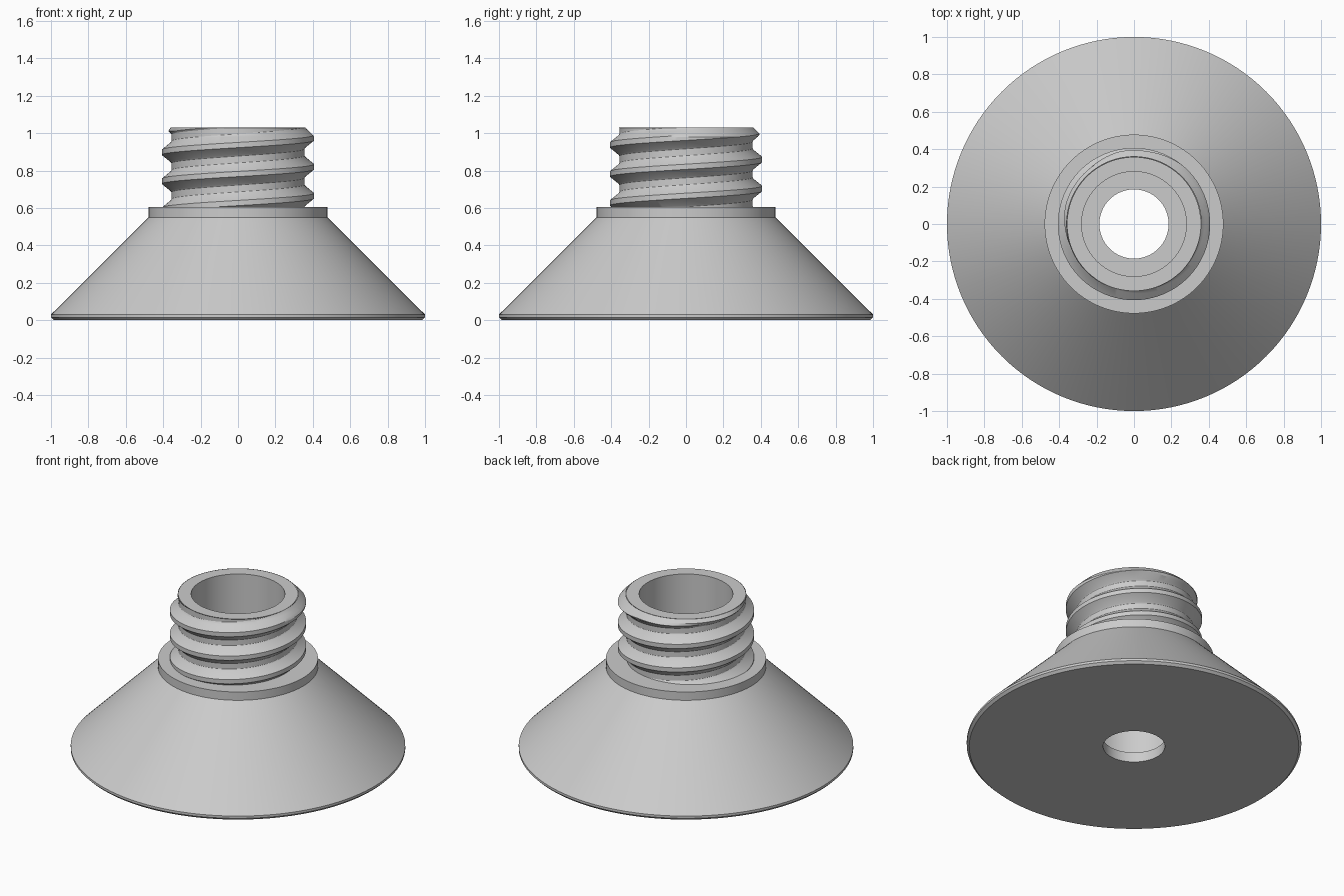
import bpy, bmesh, math

cube = bpy.data.objects.get("Cube")
if cube:
    bpy.data.objects.remove(cube, do_unlink=True)

grey = bpy.data.materials.new("plain grey")
grey.use_nodes = True
colour = (0.6, 0.6, 0.6, 1)
grey.diffuse_color = colour
grey.node_tree.nodes["Principled BSDF"].inputs["Base Color"].default_value = colour

SEGMENTS = 128
COLLAR_TOP, TOP = 0.605, 1.03
BORE = 0.28


def finish(name, bm):
    bmesh.ops.remove_doubles(bm, verts=bm.verts[:], dist=0.0002)
    bmesh.ops.recalc_face_normals(bm, faces=bm.faces[:])
    mesh = bpy.data.meshes.new(name)
    bm.to_mesh(mesh)
    bm.free()
    mesh.materials.append(grey)
    obj = bpy.data.objects.new(name, mesh)
    bpy.context.collection.objects.link(obj)
    bpy.ops.object.select_all(action="DESELECT")
    obj.select_set(True)
    bpy.context.view_layer.objects.active = obj
    bpy.ops.object.shade_smooth_by_angle(angle=math.radians(25))
    return obj


def lathe(name, profile):
    bm = bmesh.new()
    verts = [bm.verts.new((r, 0, z)) for r, z in profile]
    edges = [bm.edges.new((a, b)) for a, b in zip(verts, verts[1:] + verts[:1])]
    bmesh.ops.spin(bm, geom=verts + edges, axis=(0, 0, 1), cent=(0, 0, 0),
                   angle=math.tau, steps=SEGMENTS, use_merge=True)
    return finish(name, bm)


# Conical foot with a collar, a wide bore and a smaller hole through the floor
lathe("conical_base", [
    (0.185, 0), (0.985, 0), (1, 0.015), (1, 0.03), (0.478, 0.55),
    (0.478, COLLAR_TOP), (BORE, COLLAR_TOP), (BORE, 0.065), (0.185, 0.065)])

# Threaded neck: a trapezoid tooth wound up a helix, trimmed flat at both ends
PITCH, ROOT, CREST = 0.155, 0.355, 0.407
tooth = [(CREST, -0.014), (CREST, 0.014), (ROOT + 0.006, 0.051),
         (ROOT, 0.06), (ROOT, 0.095), (ROOT + 0.006, 0.104)]

bm = bmesh.new()
rows = [(r, 0.355 + turn * PITCH + z) for turn in range(6) for r, z in tooth]
grid = []
for i in range(SEGMENTS + 1):
    a = math.tau * i / SEGMENTS
    grid.append([bm.verts.new((r * math.cos(a), r * math.sin(a), z + PITCH * i / SEGMENTS))
                 for r, z in rows])
for left, right in zip(grid, grid[1:]):
    for j in range(len(rows) - 1):
        bm.faces.new((left[j], right[j], right[j + 1], left[j + 1]))
bmesh.ops.remove_doubles(bm, verts=bm.verts[:], dist=0.0002)


def trim(z, normal):
    bmesh.ops.bisect_plane(bm, geom=bm.verts[:] + bm.edges[:] + bm.faces[:], dist=1e-5,
                           plane_co=(0, 0, z), plane_no=(0, 0, normal), clear_outer=True)


# The slices near the mouth give the lead-in chamfer clean rows
trim(TOP, 1)
trim(COLLAR_TOP, -1)
for z in (0.98, 0.995, 1.01):
    bmesh.ops.bisect_plane(bm, geom=bm.verts[:] + bm.edges[:] + bm.faces[:], dist=1e-5,
                           plane_co=(0, 0, z), plane_no=(0, 0, 1))
for v in bm.verts:
    radius, limit = math.hypot(v.co.x, v.co.y), 0.36 + TOP - v.co.z
    if radius > limit:
        v.co.x *= limit / radius
        v.co.y *= limit / radius

finish("threaded_neck", bm)

# Bore lining and flat rim of the neck
lathe("neck_sleeve", [(BORE, COLLAR_TOP), (BORE, TOP), (0.358, TOP),
                      (0.35, TOP - 0.01), (0.35, COLLAR_TOP)])
